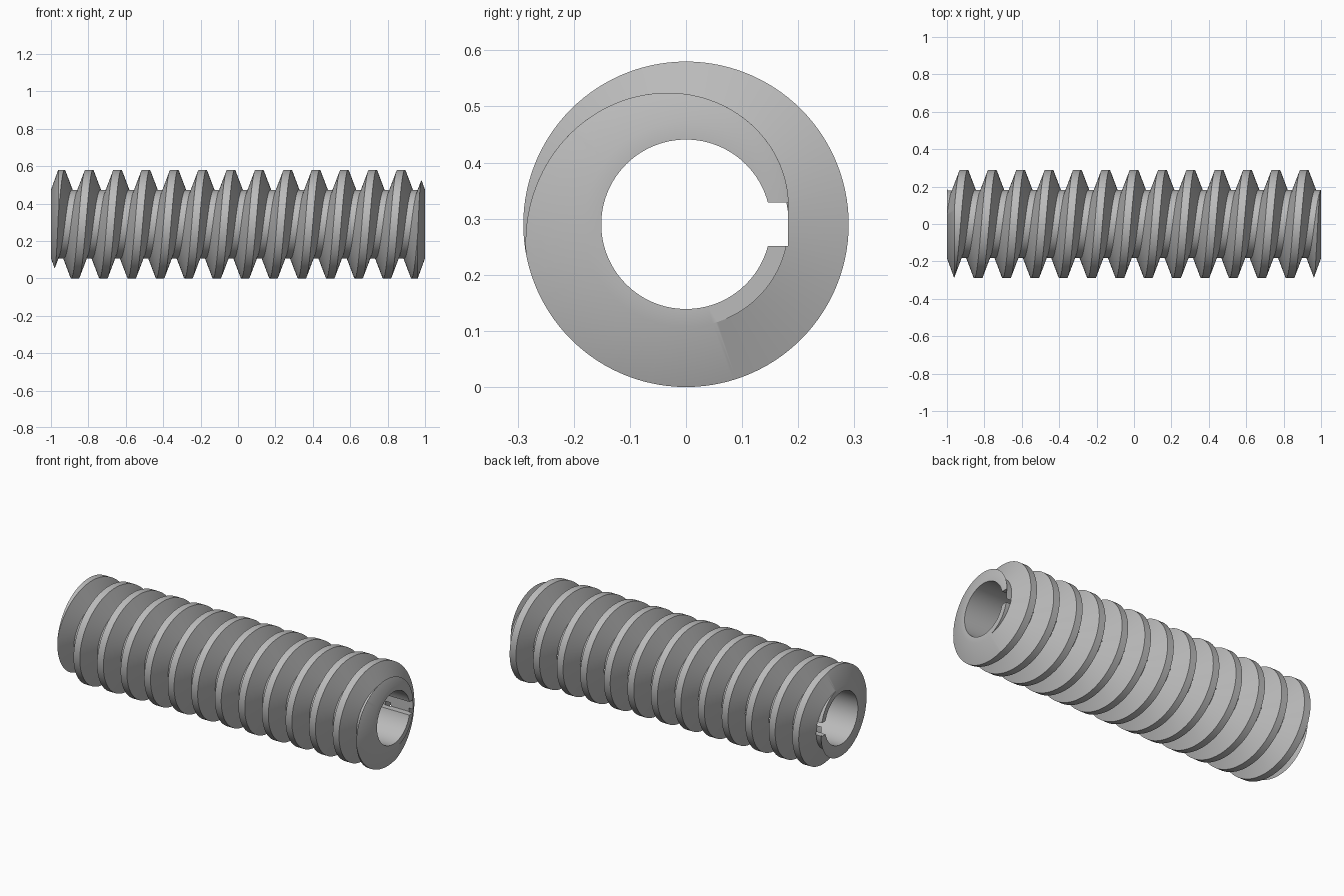
import bpy, bmesh, math

PITCH, ROOT, CREST, BORE = 0.1516, 0.183, 0.29, 0.151
CREST_W, FLANK_W = 0.0406, 0.039
AXIS_Z, PHASE = 0.29, 0.872
SEG, TURNS = 120, 18

cube = bpy.data.objects.get("Cube")
if cube:
    bpy.data.objects.remove(cube, do_unlink=True)


def add_object(name, bm):
    bmesh.ops.recalc_face_normals(bm, faces=bm.faces)
    mesh = bpy.data.meshes.new(name)
    bm.to_mesh(mesh)
    bm.free()
    obj = bpy.data.objects.new(name, mesh)
    bpy.context.collection.objects.link(obj)
    return obj


def polar(x, r, a):
    # The angle runs from +z towards +y
    return (x, r * math.sin(a), AXIS_Z + r * math.cos(a))


def helical_thread():
    # Trapezoid tooth swept along a helix, each turn joined to the next
    bm = bmesh.new()
    half = CREST_W / 2
    profile = [(-half - FLANK_W, ROOT), (-half, CREST),
               (half, CREST), (half + FLANK_W, ROOT)]
    start = PHASE - PITCH * round((PHASE + PITCH * TURNS / 2) / PITCH)
    rows = []
    for i in range(SEG * TURNS + 1):
        turn = i / SEG
        rows.append([bm.verts.new(polar(start + PITCH * turn + dx, r, math.tau * turn))
                     for dx, r in profile])
    for i in range(len(rows) - 1):
        a, b = rows[i], rows[i + 1]
        for k in range(3):
            bm.faces.new((a[k], a[k + 1], b[k + 1], b[k]))
        if i + SEG + 1 < len(rows):
            c, d = rows[i + SEG], rows[i + SEG + 1]
            bm.faces.new((a[3], c[0], d[0], b[3]))
    # Close both ends, beyond the trimmed length
    open_edges = [e for e in bm.edges if e.is_boundary]
    for side in (-1, 1):
        tip = bm.verts.new((side * (TURNS / 2 + 2) * PITCH, 0, AXIS_Z))
        for e in open_edges:
            if e.verts[0].co.x * side > 0:
                bm.faces.new((e.verts[0], e.verts[1], tip))
    return add_object("worm_screw", bm)


def blank_tube():
    # Bored tube with coned ends that trims the thread
    bm = bmesh.new()
    over = 0.33
    cone = (over - ROOT) * FLANK_W / (CREST - ROOT)
    profile = [(-1, BORE), (-1, ROOT), (-1 + cone, over),
               (1 - cone, over), (1, ROOT), (1, BORE)]
    rings = [[bm.verts.new(polar(x, r, math.tau * i / SEG)) for i in range(SEG)]
             for x, r in profile]
    for k, ring in enumerate(rings):
        nxt = rings[(k + 1) % len(rings)]
        for i in range(SEG):
            j = (i + 1) % SEG
            bm.faces.new((ring[i], ring[j], nxt[j], nxt[i]))
    return add_object("blank_cutter", bm)


def keyway():
    # Square slot along the bore on the +y side
    bm = bmesh.new()
    bmesh.ops.create_cube(bm, size=1)
    bmesh.ops.scale(bm, vec=(2.4, 0.122, 0.077), verts=bm.verts)
    bmesh.ops.translate(bm, vec=(0, 0.121, AXIS_Z), verts=bm.verts)
    return add_object("keyway_cutter", bm)


worm = helical_thread()
bpy.context.view_layer.objects.active = worm
for cutter, operation in ((blank_tube(), 'INTERSECT'), (keyway(), 'DIFFERENCE')):
    mod = worm.modifiers.new(cutter.name, 'BOOLEAN')
    mod.operation, mod.object, mod.solver = operation, cutter, 'EXACT'
    bpy.ops.object.modifier_apply(modifier=mod.name)
    bpy.data.objects.remove(cutter, do_unlink=True)

# Plain steel grey
steel = bpy.data.materials.new("steel_grey")
steel.use_nodes = True
colour = (0.5, 0.5, 0.5, 1)
steel.diffuse_color = colour
steel.node_tree.nodes["Principled BSDF"].inputs["Base Color"].default_value = colour
worm.data.materials.clear()
worm.data.materials.append(steel)
for p in worm.data.polygons:
    p.material_index = 0

for o in bpy.context.selected_objects:
    o.select_set(False)
worm.select_set(True)
bpy.ops.object.shade_smooth_by_angle(angle=math.radians(30))
